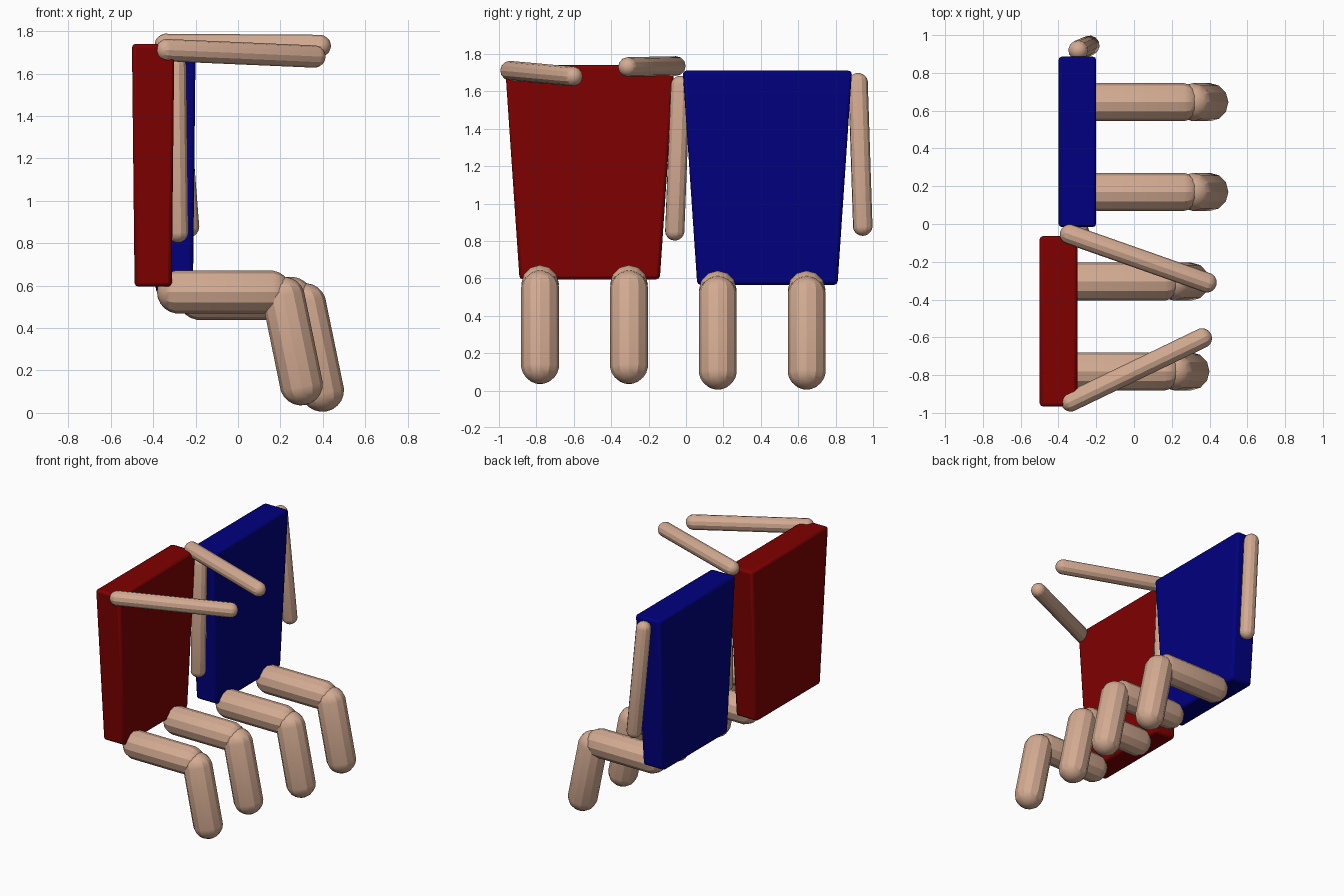
import bpy, bmesh, math
from mathutils import Vector

cube = bpy.data.objects.get("Cube")
if cube:
    bpy.data.objects.remove(cube, do_unlink=True)


def material(name, rgb):
    m = bpy.data.materials.new(name)
    m.use_nodes = True
    m.diffuse_color = (*rgb, 1)
    m.node_tree.nodes["Principled BSDF"].inputs["Base Color"].default_value = (*rgb, 1)
    return m


skin = material("skin", (0.65, 0.405, 0.285))
red = material("dark red", (0.214, 0, 0))
blue = material("dark blue", (0, 0, 0.214))


def finish(name, bm, mat, angle):
    mesh = bpy.data.meshes.new(name)
    bm.to_mesh(mesh)
    bm.free()
    mesh.materials.append(mat)
    ob = bpy.data.objects.new(name, mesh)
    bpy.context.collection.objects.link(ob)
    bpy.ops.object.select_all(action='DESELECT')
    ob.select_set(True)
    bpy.context.view_layer.objects.active = ob
    bpy.ops.object.shade_smooth_by_angle(angle=math.radians(angle))
    return ob


# Limb: a sphere stretched into a capsule between two points
def capsule(name, start, end, radius):
    start, end = Vector(start), Vector(end)
    axis = end - start
    bm = bmesh.new()
    bmesh.ops.create_uvsphere(bm, u_segments=12, v_segments=11, radius=radius)
    for v in bm.verts:
        v.co.z += math.copysign(axis.length / 2, v.co.z)
    turn = axis.to_track_quat('Z', 'Y').to_matrix().to_4x4()
    bm.transform(turn)
    bmesh.ops.translate(bm, verts=bm.verts, vec=(start + end) / 2)
    return finish(name, bm, skin, 25)


# Torso: a box tapered towards the waist with softened edges
def torso(name, x, y, bottom, mat):
    height = 1.145
    bm = bmesh.new()
    bmesh.ops.create_cube(bm, size=1)
    for v in bm.verts:
        top = v.co.z > 0
        v.co.x = x + v.co.x * (0.2 if top else 0.175)
        v.co.y = y + v.co.y * (0.905 if top else 0.75)
        v.co.z = bottom - 0.005 + (height if top else 0)
    ob = finish(name, bm, mat, 30)
    bevel = ob.modifiers.new("soft edges", 'BEVEL')
    bevel.width = 0.018
    bevel.segments = 2


# Seated body: torso, two thighs and two shins
def seated_body(name, x, y, bottom, mat):
    torso(name + "_torso", x, y, bottom, mat)
    for side, offset in (("left", 0.24), ("right", -0.235)):
        leg_y = y + offset - 0.03
        hip = (x + 0.12, leg_y, bottom - 0.03)
        knee = (x + 0.55, leg_y, bottom - 0.03)
        shin_top = (x + 0.615, leg_y, bottom - 0.06)
        foot = (x + 0.698, leg_y, bottom - 0.463)
        capsule(f"{name}_{side}_thigh", hip, knee, 0.102)
        capsule(f"{name}_{side}_shin", shin_top, foot, 0.102)


seated_body("red_figure", -0.4, -0.515, 0.6, red)
seated_body("blue_figure", -0.3, 0.435, 0.57, blue)

# Arms: reaching forward on the red figure, hanging on the blue one
arms = {
    "red_figure_right_arm": ((-0.335, -0.94, 1.71), (0.36, -0.605, 1.68)),
    "red_figure_left_arm": ((-0.34, -0.055, 1.735), (0.385, -0.31, 1.73)),
    "blue_figure_right_arm": ((-0.295, -0.03, 1.63), (-0.285, -0.06, 0.855)),
    "blue_figure_left_arm": ((-0.295, 0.92, 1.645), (-0.235, 0.945, 0.88)),
}
for name, (shoulder, hand) in arms.items():
    capsule(name, shoulder, hand, 0.053)
